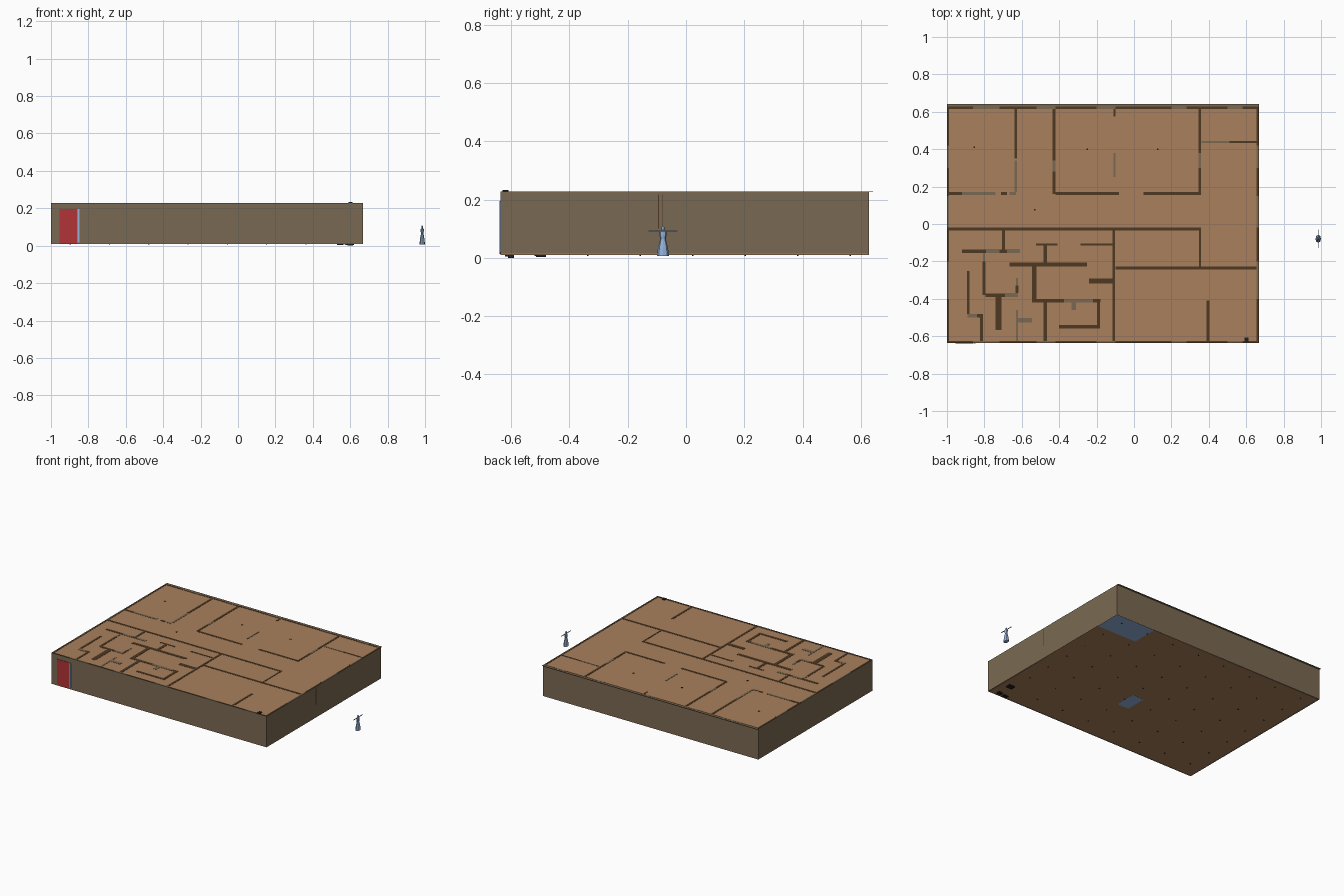
import bpy, bmesh, math

if "Cube" in bpy.data.objects:
    bpy.data.objects.remove(bpy.data.objects["Cube"])

def mat(name, r, g, b):
    lin = lambda c: (c / 255 / 12.92) if c < 10 else ((c / 255 + 0.055) / 1.055) ** 2.4
    m = bpy.data.materials.new(name)
    m.diffuse_color = (lin(r), lin(g), lin(b), 1)
    m.use_nodes = True
    m.node_tree.nodes["Principled BSDF"].inputs["Base Color"].default_value = m.diffuse_color
    return m

TAN = mat("tan_board", 170, 128, 92)
WALL = mat("wall_olive", 122, 105, 82)
DARK = mat("dark_brown", 78, 56, 34)
BLUE = mat("pale_blue", 148, 178, 218)
RED = mat("door_red", 178, 52, 54)
BLACK = mat("near_black", 36, 30, 28)

Z0, Z1 = 0.01, 0.227          # underside and top of the building
X0, X1, Y0, Y1 = -1.0, 0.667, -0.637, 0.628
T = 0.012                     # wall thickness

def finish(name, bm, mats, top_mat=False):
    me = bpy.data.meshes.new(name)
    bmesh.ops.recalc_face_normals(bm, faces=bm.faces)
    bm.normal_update()
    if top_mat:               # upward faces take the second colour
        for f in bm.faces:
            f.material_index = int(f.normal.z > 0.9)
    bm.to_mesh(me)
    bm.free()
    for m in mats:
        me.materials.append(m)
    ob = bpy.data.objects.new(name, me)
    bpy.context.collection.objects.link(ob)
    return ob

def add_box(bm, x0, y0, z0, x1, y1, z1):
    vs = bmesh.ops.create_cube(bm, size=1)["verts"]
    for v in vs:
        v.co = (x0 + (v.co.x + .5) * (x1 - x0), y0 + (v.co.y + .5) * (y1 - y0),
                z0 + (v.co.z + .5) * (z1 - z0))

def boxes(name, items, mats, top_mat=False):
    bm = bmesh.new()
    for b in items:
        add_box(bm, *b)
    return finish(name, bm, mats, top_mat)

def wall_boxes(name, lines, cap):
    """Walls from (axis, fixed position, start, end, thickness)."""
    out = []
    for ax, p, a, b, t in lines:
        if ax == "x":         # runs along x at y = p
            out.append((a, p - t / 2, Z0 + .004, b, p + t / 2, Z1))
        else:                 # runs along y at x = p
            out.append((p - t / 2, a, Z0 + .004, p + t / 2, b, Z1))
    return boxes(name, out, [WALL, cap], True)

# Floor and ceiling boards
boxes("floor", [(X0, Y0, Z0, X1, Y1, Z0 + .004)], [TAN])
boxes("ceiling", [(X0 + T, Y0 + T, Z1 - .006, X1 - T, Y1 - T, Z1 - .0015)], [TAN])

# Outer walls with dark top edge
boxes("outer_walls", [
    (X0, Y0, Z0, X1, Y0 + T, Z1), (X0, Y1 - T, Z0, X1, Y1, Z1),
    (X0, Y0 + T, Z0, X0 + T, Y1 - T, Z1), (X1 - T, Y0 + T, Z0, X1, Y1 - T, Z1)],
    [WALL, DARK], True)

# Lighter stretches on the outer wall tops (window openings)
zt = Z1 + .0008
light = [(a, y, Z1, b, y + T, zt) for y in (Y0, Y1 - T)
         for a, b in ((-.86, -.72), (-.52, -.42), (-.2, -.1), (.2, .28), (.5, .58))]
light += [(x, a, Z1, x + T, b, zt) for x in (X0, X1 - T)
          for a, b in ((-.4, -.2), (-.02, .15), (.3, .42))]
boxes("wall_top_openings", light, [WALL])

# Thin overhang along the back top edge
boxes("back_eave", [(X0, Y1, Z1 - .001, X1, .642, Z1)], [WALL])

# Main room partitions
w = .015
wall_boxes("room_walls", [
    ("x", -.027, X0 + T, .357, w), ("y", .352, -.235, -.034, .01),
    ("y", -.108, -.627, -.034, w), ("x", -.235, -.1, X1 - T, w),
    ("y", .396, -.627, -.41, w), ("y", -.632, .35, .617, w),
    ("x", .163, X0 + T, -.92, w), ("x", .163, -.71, -.68, w),
    ("y", -.428, .16, .28, w), ("y", -.428, .34, .617, w),
    ("x", .163, -.42, -.08, w), ("x", .163, .05, .357, w),
    ("y", .352, .17, .3, w), ("y", .352, .38, .617, w),
    ("x", .438, .51, X1 - T, .01), ("y", -.104, .575, .617, .01)], DARK)
# Partitions with the lighter top
wall_boxes("light_partitions", [
    ("x", .163, -.92, -.74, w), ("x", .163, -.665, -.63, w), ("y", -.632, .17, .34, w),
    ("x", .438, .36, .51, .01), ("y", -.104, .25, .38, .01), ("y", -.428, .28, .34, w),
    ("y", .352, .3, .38, w),
    ("x", -.145, -.79, -.72, .02), ("x", -.145, -.68, -.61, .02),
    ("y", -.802, -.2, -.155, .012), ("x", -.38, -.69, -.62, .02),
    ("y", -.626, -.33, -.29, .012), ("x", -.49, -.89, -.84, .02),
    ("y", -.626, -.627, -.46, .012), ("x", -.515, -.62, -.545, .025),
    ("x", -.41, -.375, -.22, .02), ("y", -.322, -.46, -.42, .022)], WALL)
# Small service rooms at the front left
wall_boxes("service_room_walls", [
    ("x", -.145, -.92, -.79, .018), ("x", -.145, -.72, -.68, .018),
    ("y", -.698, -.136, -.034, w), ("y", -.802, -.38, -.2, w),
    ("x", -.38, -.795, -.69, .018), ("y", -.626, -.37, -.33, w),
    ("y", -.724, -.567, -.389, .032), ("y", -.886, -.48, -.25, w),
    ("x", -.49, -.84, -.808, .018), ("y", -.815, -.627, -.499, w),
    ("x", -.11, -.525, -.41, .012), ("y", -.474, -.206, -.116, .02),
    ("x", -.217, -.665, -.25, .022), ("y", -.534, -.4, -.228, .024),
    ("x", -.41, -.546, -.375, .02), ("x", -.41, -.22, -.18, .02),
    ("y", -.19, -.54, -.42, .018), ("x", -.55, -.4, -.181, .018),
    ("y", -.474, -.627, -.42, .02), ("x", -.305, -.24, -.116, .026),
    ("x", -.11, -.285, -.116, .012)], DARK)

# Front door and the narrow glass strip beside it
boxes("front_door", [(-.955, Y0 - .003, .013, -.862, Y0 + .002, .195)], [RED])
boxes("door_side_glass", [(-.858, Y0 - .003, .018, -.848, Y0 + .002, .195)], [BLUE])

# Thin vertical trims on the right wall
boxes("right_wall_trims", [(X1 - .002, y, .1, X1 + .001, y + .003, .218)
                           for y in (-.096, -.083)], [DARK])

# Pale tiled floors seen from below
boxes("tiled_floors", [(.36, .44, Z0 - .001, X1, Y1, Z0 + .001),
                       (-.15, -.235, Z0 - .001, -.06, -.085, Z0 + .001)], [BLUE])

# Fittings poking through the floor
boxes("floor_fittings", [
    (.575, -.515, .003, .62, -.48, Z0 + .001), (.585, -.61, .0, .615, -.59, Z0 + .001),
    (.53, -.62, .004, .565, -.6, Z0 + .001)], [BLACK])
boxes("floor_pegs", [(x / 100, y / 100, .007, x / 100 + .006, y / 100 + .006, Z0 + .001)
                     for x in range(-90, 60, 21) for y in range(-52, 60, 18)], [BLACK])

# Ceiling lamp points and a vent near the front right corner
boxes("lamp_points", [(x - .004, y - .004, Z1 - .002, x + .004, y + .004, Z1 + .001)
                      for x, y in ((-.853, .41), (-.53, .075), (.127, .4), (-.25, .4))], [BLACK])
boxes("roof_vent", [(.592, -.63, Z1, .612, -.608, Z1 + .006)], [BLACK])

# Standing figure with outstretched arms, lathed with eight sides
CX, CY = .985, -.079
profile = [(.021, .006), (.017, .035), (.0095, .064), (.012, .078), (.012, .09),
           (.004, .094), (.006, .099), (.006, .104), (.002, .109)]
bm = bmesh.new()
rings = [[bm.verts.new((CX + .0148 / .021 * r * math.cos(a), CY + r * math.sin(a), z))
          for a in (k * math.pi / 4 for k in range(8))] for r, z in profile]
for lo, hi in zip(rings, rings[1:]):
    for k in range(8):
        bm.faces.new((lo[k], lo[(k + 1) % 8], hi[(k + 1) % 8], hi[k]))
bm.faces.new(rings[0])
bm.faces.new(rings[-1])
finish("figure_body", bm, [BLUE])
boxes("figure_arms", [(CX - .002, CY + s * .005 if s > 0 else CY - .05, .0905, CX + .002,
                       CY + .05 if s > 0 else CY - .005, .0935) for s in (-1, 1)], [BLUE])
